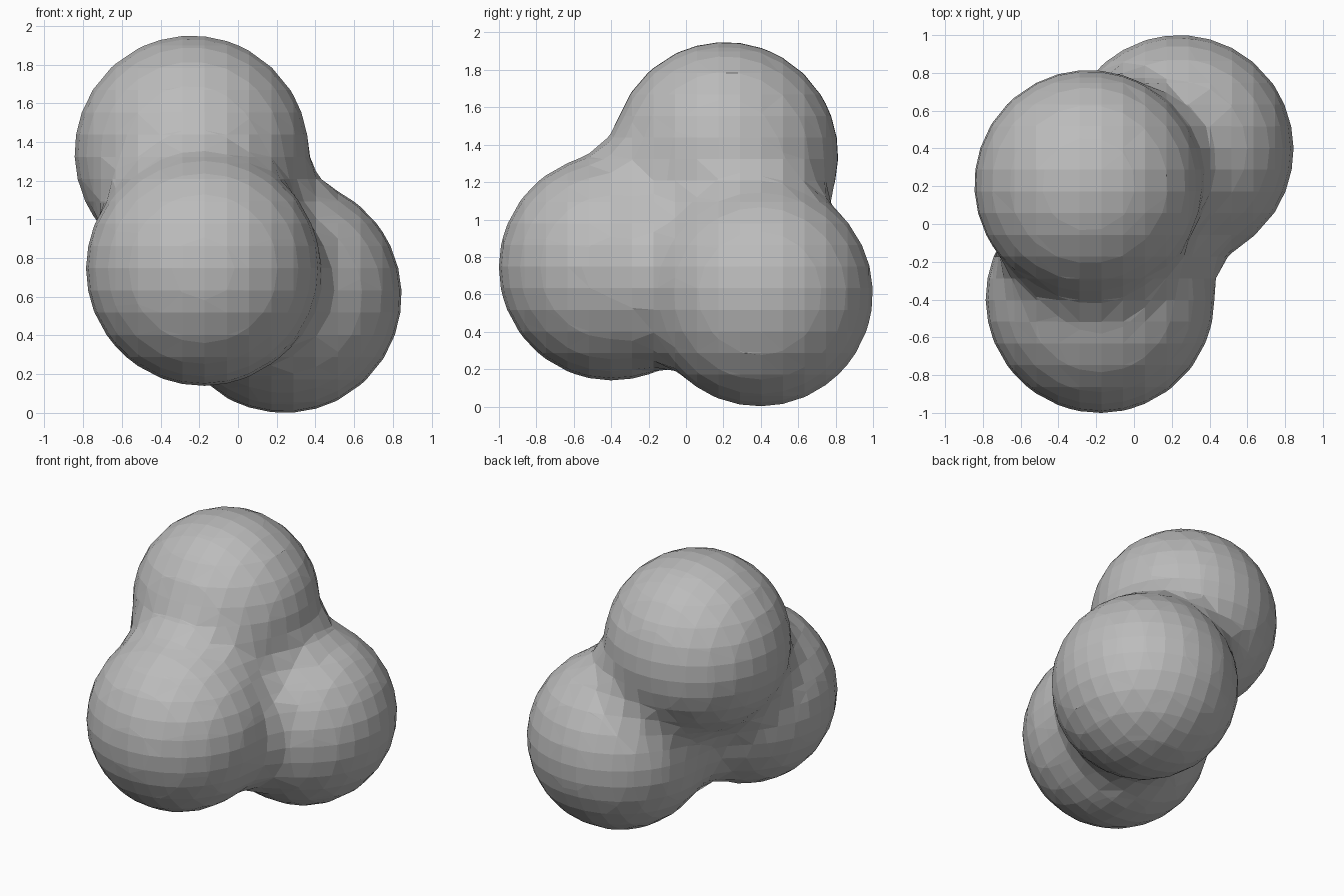
import bpy

if "Cube" in bpy.data.objects:
    bpy.data.objects.remove(bpy.data.objects["Cube"])

# One flat grey for the whole cluster
grey = bpy.data.materials.new("grey")
grey.diffuse_color = (0.5, 0.5, 0.5, 1)
grey.use_nodes = True
grey.node_tree.nodes["Principled BSDF"].inputs["Base Color"].default_value = grey.diffuse_color

STIFFNESS, THRESHOLD, SURFACE = 5.0, 0.6, 0.605
# influence radius that puts the visible surface of a lone ball at SURFACE
REACH = SURFACE / (1 - (THRESHOLD / STIFFNESS) ** (1 / 3)) ** 0.5

# Three balls that melt into each other
meta = bpy.data.metaballs.new("blob_field")
meta.resolution = meta.render_resolution = 0.115
meta.threshold = THRESHOLD
for centre in [(-0.24, 0.21, 1.345),    # upper ball
               (0.24, 0.395, 0.605),    # back right ball
               (-0.18, -0.395, 0.745)]: # front left ball
    ball = meta.elements.new(type='BALL')
    ball.co = centre
    ball.radius = REACH
    ball.stiffness = STIFFNESS
field = bpy.data.objects.new("blob_field", meta)
bpy.context.collection.objects.link(field)
bpy.context.view_layer.update()

# Turn the field into a coarse, flat-faced mesh
deps = bpy.context.evaluated_depsgraph_get()
mesh = bpy.data.meshes.new_from_object(field.evaluated_get(deps))
bpy.data.objects.remove(field)
mesh.name = "merged_balls"
mesh.materials.clear()
mesh.materials.append(grey)
for p in mesh.polygons:
    p.use_smooth = False
    p.material_index = 0
body = bpy.data.objects.new("merged_balls", mesh)
bpy.context.collection.objects.link(body)
